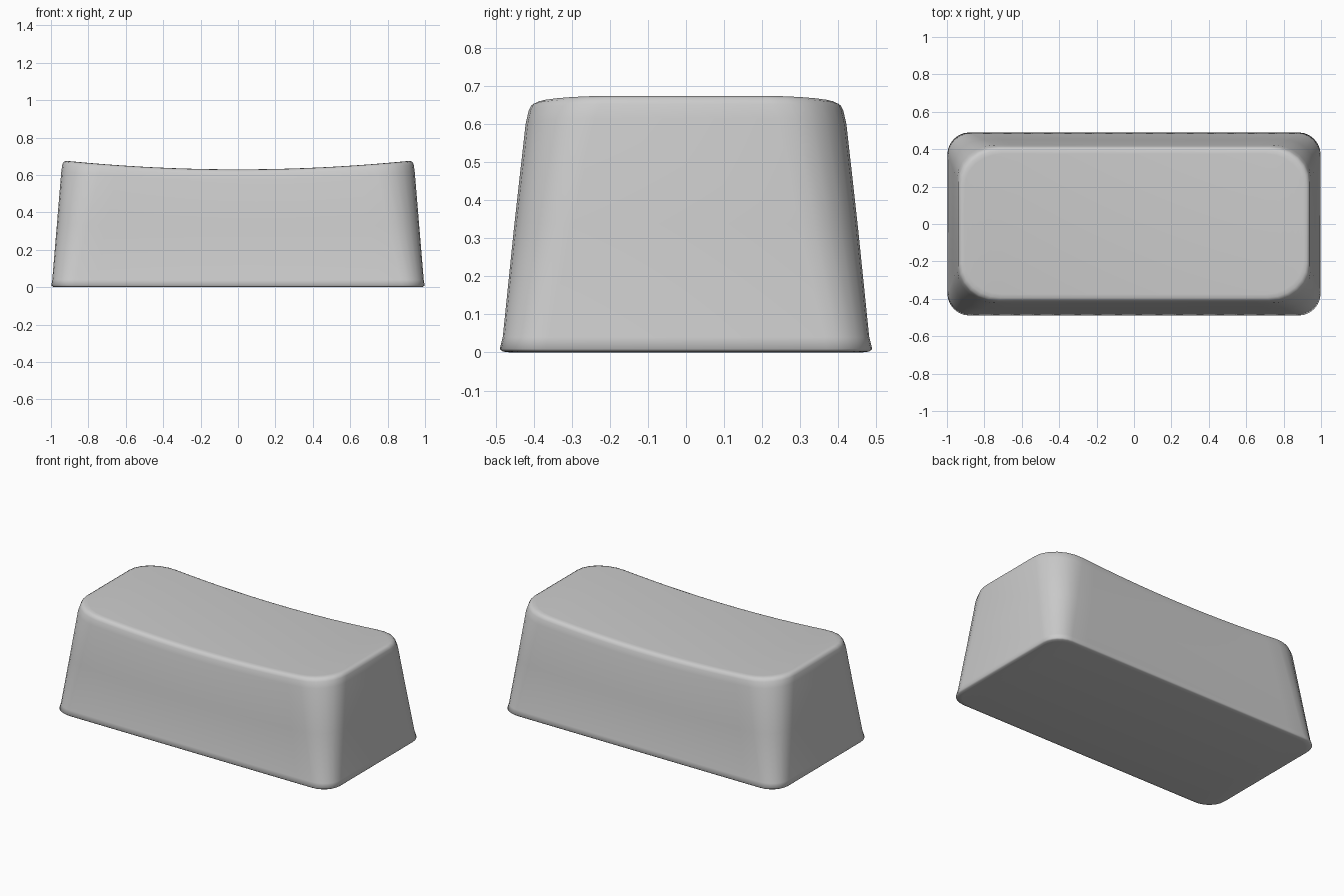
import bpy, bmesh
from math import sin, cos, pi

if "Cube" in bpy.data.objects:
    bpy.data.objects.remove(bpy.data.objects["Cube"])

CORNER, EDGE = 6, 16   # segments per corner, along each long side


def dish(x):
    """Height of the scooped top at x."""
    return 0.63 + 0.047 * min(abs(x) / 0.93, 1.0) ** 2


def half_outline(hx, hy, rx, ry):
    """Back half of a rounded rectangle, from left to right."""
    right = [(hx - rx + rx * sin(a), hy - ry + ry * cos(a))
             for a in (pi / 2 * i / CORNER for i in range(CORNER + 1))]
    left = [(-x, y) for x, y in reversed(right)]
    flat = hx - rx
    mid = [(-flat + 2 * flat * i / EDGE, hy) for i in range(1, EDGE)]
    return left + mid + right


# Sections: half width, half depth, corner radii, fraction of the top height
sections = [
    (0.970, 0.462, 0.12, 0.11, 0.0),
    (0.990, 0.482, 0.12, 0.115, 0.004),
    (0.998, 0.490, 0.12, 0.12, 0.014),
    (0.993, 0.482, 0.125, 0.12, 0.06),
    (0.968, 0.452, 0.165, 0.155, 0.50),
    (0.945, 0.422, 0.20, 0.18, 0.91),
    (0.940, 0.414, 0.21, 0.19, 0.965),
    (0.934, 0.407, 0.21, 0.19, 0.987),
    (0.922, 0.394, 0.21, 0.19, 0.998),
    (0.905, 0.375, 0.20, 0.18, 1.0),
]

# Keycap body lofted through the sections
bm = bmesh.new()
rings = []
for hx, hy, rx, ry, f in sections:
    pts = half_outline(hx, hy, rx, ry)
    pts += [(x, -y) for x, y in reversed(pts)]
    rings.append([bm.verts.new((x, y, f * dish(x))) for x, y in pts])
n = len(rings[0])
for low, high in zip(rings, rings[1:]):
    for i in range(n):
        j = (i + 1) % n
        bm.faces.new((low[i], low[j], high[j], high[i]))

# Flat underside and scooped top, closed by strips from back to front
for ring in (rings[0], rings[-1]):
    for i in range(n // 2 - 1):
        bm.faces.new((ring[i], ring[i + 1], ring[n - 2 - i], ring[n - 1 - i]))
bmesh.ops.recalc_face_normals(bm, faces=bm.faces)

mesh = bpy.data.meshes.new("keycap")
bm.to_mesh(mesh)
bm.free()
keycap = bpy.data.objects.new("keycap", mesh)
bpy.context.collection.objects.link(keycap)
bpy.context.view_layer.objects.active = keycap
keycap.select_set(True)
bpy.ops.object.shade_smooth()
